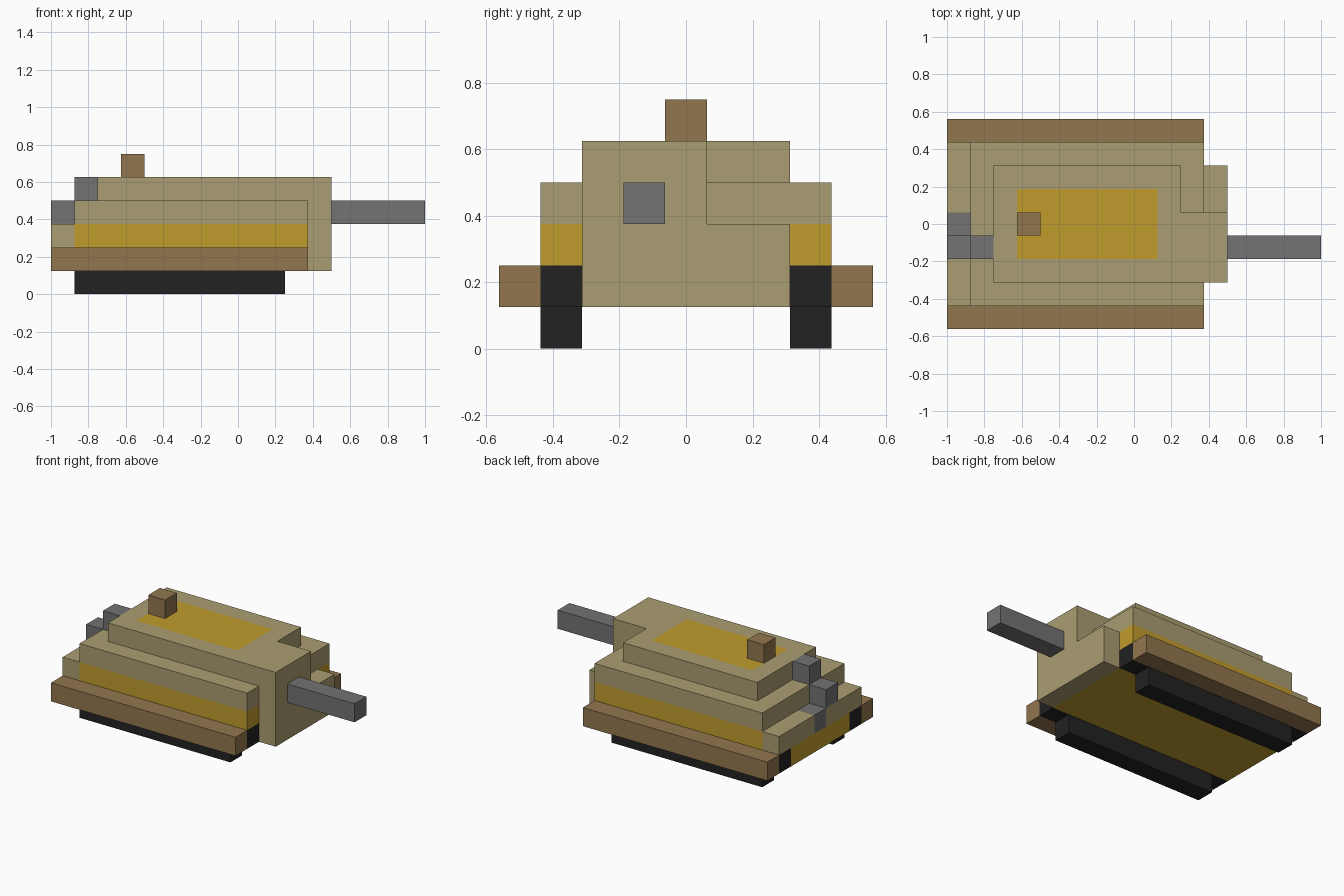
import bpy
import bmesh
from mathutils import Vector

cube = bpy.data.objects.get("Cube")
if cube:
    bpy.data.objects.remove(cube, do_unlink=True)

# All sizes are in blocks of one eighth unit; y is measured from the centre line
U = 0.125


def srgb(*rgb):
    return [((c / 255 + 0.055) / 1.055) ** 2.4 for c in rgb] + [1.0]


def material(name, *rgb):
    m = bpy.data.materials.new(name)
    m.use_nodes = True
    m.diffuse_color = srgb(*rgb)
    m.node_tree.nodes["Principled BSDF"].inputs["Base Color"].default_value = srgb(*rgb)
    return m


khaki = material("khaki", 171, 158, 114)
yellow = material("mustard yellow", 192, 156, 44)
brown = material("brown", 146, 118, 78)
grey = material("grey", 115, 115, 115)
black = material("black", 34, 34, 34)


def finish(name, bm, *mats):
    bmesh.ops.recalc_face_normals(bm, faces=bm.faces)
    bmesh.ops.translate(bm, verts=bm.verts, vec=(-8, 0, 0))
    bmesh.ops.scale(bm, verts=bm.verts, vec=(U, U, U))
    mesh = bpy.data.meshes.new(name)
    bm.to_mesh(mesh)
    bm.free()
    for m in mats:
        mesh.materials.append(m)
    obj = bpy.data.objects.new(name, mesh)
    bpy.context.collection.objects.link(obj)
    return obj


def prism(points, direction):
    bm = bmesh.new()
    face = bm.faces.new([bm.verts.new(p) for p in points])
    ext = bmesh.ops.extrude_face_region(bm, geom=[face])
    moved = [v for v in ext["geom"] if isinstance(v, bmesh.types.BMVert)]
    bmesh.ops.translate(bm, verts=moved, vec=direction)
    return bm


def box(name, x, y, z, mat):
    base = [(x[i], y[j], z[0]) for i, j in ((0, 0), (1, 0), (1, 1), (0, 1))]
    return finish(name, prism(base, (0, 0, z[1] - z[0])), mat)


# Running gear, one set on each side
for side, s in (("left", 1), ("right", -1)):
    y = sorted((2.5 * s, 3.5 * s))
    box(f"{side}_track_bottom", (1, 10), y, (0, 1), black)
    box(f"{side}_track_top", (0, 11), y, (1, 2), black)
    box(f"{side}_skirt", (0, 11), sorted((3.5 * s, 4.5 * s)), (1, 2), brown)

# Hull layers
box("hull_floor", (0, 11), (-2.5, 2.5), (1, 2), yellow)
box("hull_band", (1, 11), (-3.5, 3.5), (2, 3), yellow)
box("hull_deck", (1, 11), (-3.5, 3.5), (3, 4), khaki)

# Rear shelf, with the exhaust base set into it
box("rear_shelf_left", (0, 1), (0.5, 3.5), (2, 3), khaki)
box("rear_shelf_right", (0, 1), (-3.5, -0.5), (2, 3), khaki)
box("exhaust_base", (0, 1), (-0.5, 0.5), (2, 3), grey)
box("exhaust_lower", (0, 1), (-1.5, -0.5), (3, 4), grey)
box("exhaust_upper", (1, 2), (-1.5, -0.5), (4, 5), grey)

# Stepped nose plate
nose = [(-2.5, 1), (2.5, 1), (2.5, 3), (0.5, 3), (0.5, 4), (-2.5, 4)]
finish("nose_plate", prism([(11, y, z) for y, z in nose], (1, 0, 0)), khaki)

# Notched upper deck, cut along the edges of its painted roof panel
outline = [(2, -2.5), (12, -2.5), (12, 0.5), (10, 0.5), (10, 2.5), (2, 2.5)]
bm = prism([(x, y, 4) for x, y in outline], (0, 0, 1))
for axis, cuts in ((0, (3, 9)), (1, (-1.5, 1.5))):
    for c in cuts:
        normal = Vector((0, 0, 0))
        normal[axis] = 1
        bmesh.ops.bisect_plane(bm, geom=bm.verts[:] + bm.edges[:] + bm.faces[:],
                               plane_co=normal * c, plane_no=normal)
for f in bm.faces:
    c = f.calc_center_median()
    f.material_index = int(c.z > 4.9 and 3 < c.x < 9 and abs(c.y) < 1.5)
finish("upper_deck", bm, khaki, yellow)

# Hatch and gun
box("hatch", (3, 4), (-0.5, 0.5), (5, 6), brown)
box("gun_barrel", (12, 16), (-1.5, -0.5), (3, 4), grey)
